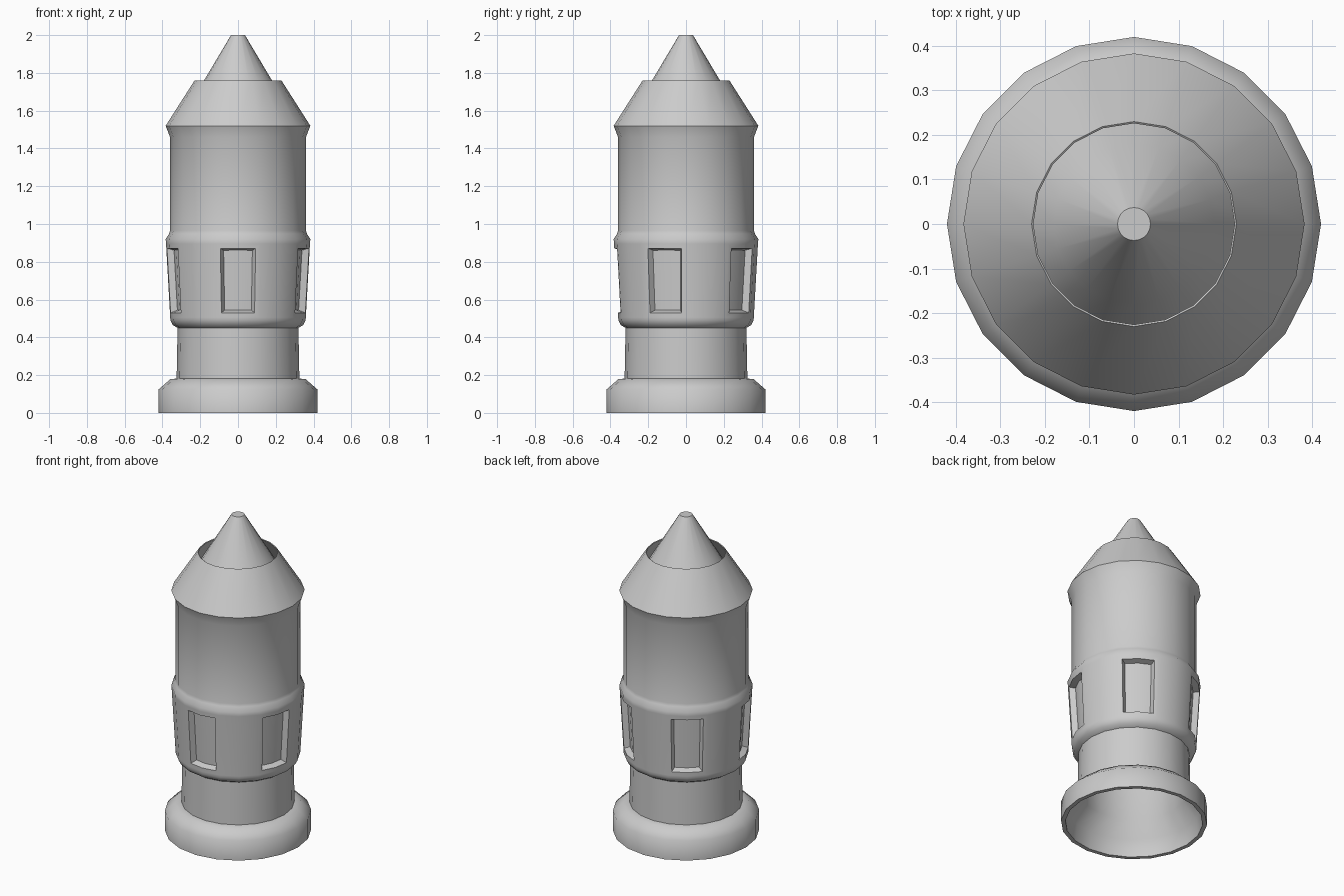
import bpy, bmesh, math

if "Cube" in bpy.data.objects:
    bpy.data.objects.remove(bpy.data.objects["Cube"])

SIDES = 20


def lathe(bm, profile):
    """Revolve (radius, z) points about z; returns the rows of quads."""
    rings = []
    for r, z in profile:
        rings.append([bm.verts.new((r * math.cos(2 * math.pi * i / SIDES),
                                    r * math.sin(2 * math.pi * i / SIDES), z))
                      for i in range(SIDES)])
    rows = []
    for a, b in zip(rings, rings[1:]):
        rows.append([bm.faces.new((a[i], a[(i + 1) % SIDES], b[(i + 1) % SIDES], b[i]))
                     for i in range(SIDES)])
    bm.faces.new(rings[-1])
    bm.faces.new(list(reversed(rings[0])))
    return rows


def finish(bm, name):
    me = bpy.data.meshes.new(name)
    bmesh.ops.recalc_face_normals(bm, faces=bm.faces)
    bm.to_mesh(me)
    bm.free()
    ob = bpy.data.objects.new(name, me)
    bpy.context.collection.objects.link(ob)
    bpy.ops.object.select_all(action='DESELECT')
    ob.select_set(True)
    bpy.context.view_layer.objects.active = ob
    bpy.ops.object.shade_smooth_by_angle(angle=math.radians(50))
    return ob


# hollow inside, foot, neck, waist, body, cone roof with undercut groove, tip
profile = [
    (0.30, 1.45), (0.305, 0.20), (0.385, 0.11), (0.395, 0.0),
    (0.42, 0.0), (0.42, 0.125), (0.385, 0.155), (0.36, 0.178), (0.325, 0.182),
    (0.32, 0.45), (0.345, 0.465), (0.358, 0.49),
    (0.359, 0.506), (0.381, 0.895),
    (0.383, 0.92), (0.365, 0.948), (0.36, 0.965), (0.36, 1.46), (0.383, 1.52),
    (0.23, 1.76), (0.226, 1.757), (0.32, 1.60), (0.273, 1.60),
    (0.18, 1.76), (0.037, 2.0),
]
bm = bmesh.new()
rows = lathe(bm, profile)
bmesh.ops.recalc_face_normals(bm, faces=bm.faces)

# five recessed windows around the waist, first one facing the front
window_row = rows[12]
for k in range(5):
    c = (15 + 4 * k) % SIDES
    panel = [window_row[c - 1], window_row[c]]
    bmesh.ops.inset_region(bm, faces=panel, thickness=0.024, use_even_offset=True)
    bmesh.ops.inset_region(bm, faces=panel, thickness=0.012, depth=-0.035,
                           use_even_offset=True)

finish(bm, "tower_piece")
